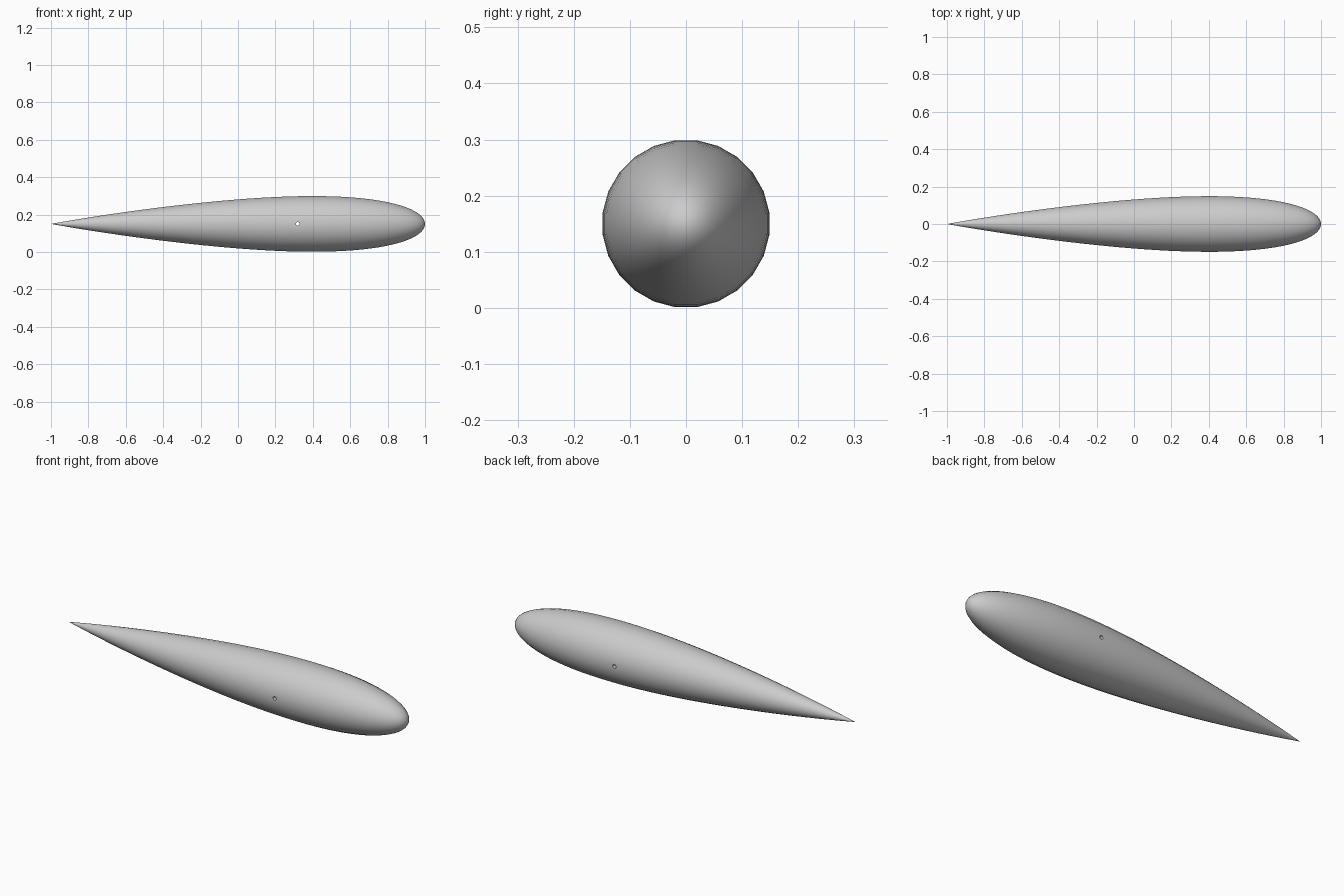
import bpy
import bmesh
from math import cos, sin, pi, sqrt, radians
from mathutils import Matrix

SIDES = 24
RINGS = 48
LENGTH = 2.0
THICKNESS = 0.15
AXIS_Z = 0.15

default = bpy.data.objects.get("Cube")
if default:
    bpy.data.objects.remove(default, do_unlink=True)


def half_thickness(t):
    """Symmetric airfoil radius at fraction t from nose to tail."""
    poly = 0.2969 * sqrt(t) - 0.126 * t - 0.3516 * t**2 + 0.2843 * t**3 - 0.1036 * t**4
    return 5 * THICKNESS * LENGTH * poly


def add_object(name, bm):
    bmesh.ops.recalc_face_normals(bm, faces=bm.faces)
    mesh = bpy.data.meshes.new(name)
    bm.to_mesh(mesh)
    bm.free()
    obj = bpy.data.objects.new(name, mesh)
    bpy.context.collection.objects.link(obj)
    return obj


# Streamlined body: airfoil profile revolved about the x axis
bm = bmesh.new()
nose = bm.verts.new((LENGTH / 2, 0, AXIS_Z))
tail = bm.verts.new((-LENGTH / 2, 0, AXIS_Z))
angles = [2 * pi * (k + 0.5) / SIDES for k in range(SIDES)]
rings = []
for i in range(1, RINGS):
    t = (1 - cos(pi * i / RINGS)) / 2
    r = half_thickness(t)
    rings.append([bm.verts.new((LENGTH / 2 - LENGTH * t, r * cos(a), AXIS_Z + r * sin(a)))
                  for a in angles])
for k in range(SIDES):
    n = (k + 1) % SIDES
    bm.faces.new((nose, rings[0][k], rings[0][n]))
    bm.faces.new((tail, rings[-1][n], rings[-1][k]))
    for a, b in zip(rings, rings[1:]):
        bm.faces.new((a[k], b[k], b[n], a[n]))
body = add_object("streamlined_body", bm)

# Small mounting hole bored sideways through the body
bm = bmesh.new()
placement = Matrix.Translation((0.32, 0, AXIS_Z)) @ Matrix.Rotation(pi / 2, 4, 'X')
bmesh.ops.create_cone(bm, cap_ends=True, segments=16, radius1=0.01, radius2=0.01,
                      depth=0.5, matrix=placement)
cutter = add_object("mounting_hole_cutter", bm)
cutter.hide_render = True

bpy.ops.object.select_all(action='DESELECT')
body.select_set(True)
bpy.context.view_layer.objects.active = body
bore = body.modifiers.new("mounting_hole", 'BOOLEAN')
bore.operation = 'DIFFERENCE'
bore.solver = 'EXACT'
bore.object = cutter
bpy.ops.object.modifier_apply(modifier=bore.name)
bpy.data.objects.remove(cutter, do_unlink=True)
bpy.ops.object.shade_smooth_by_angle(angle=radians(40))
